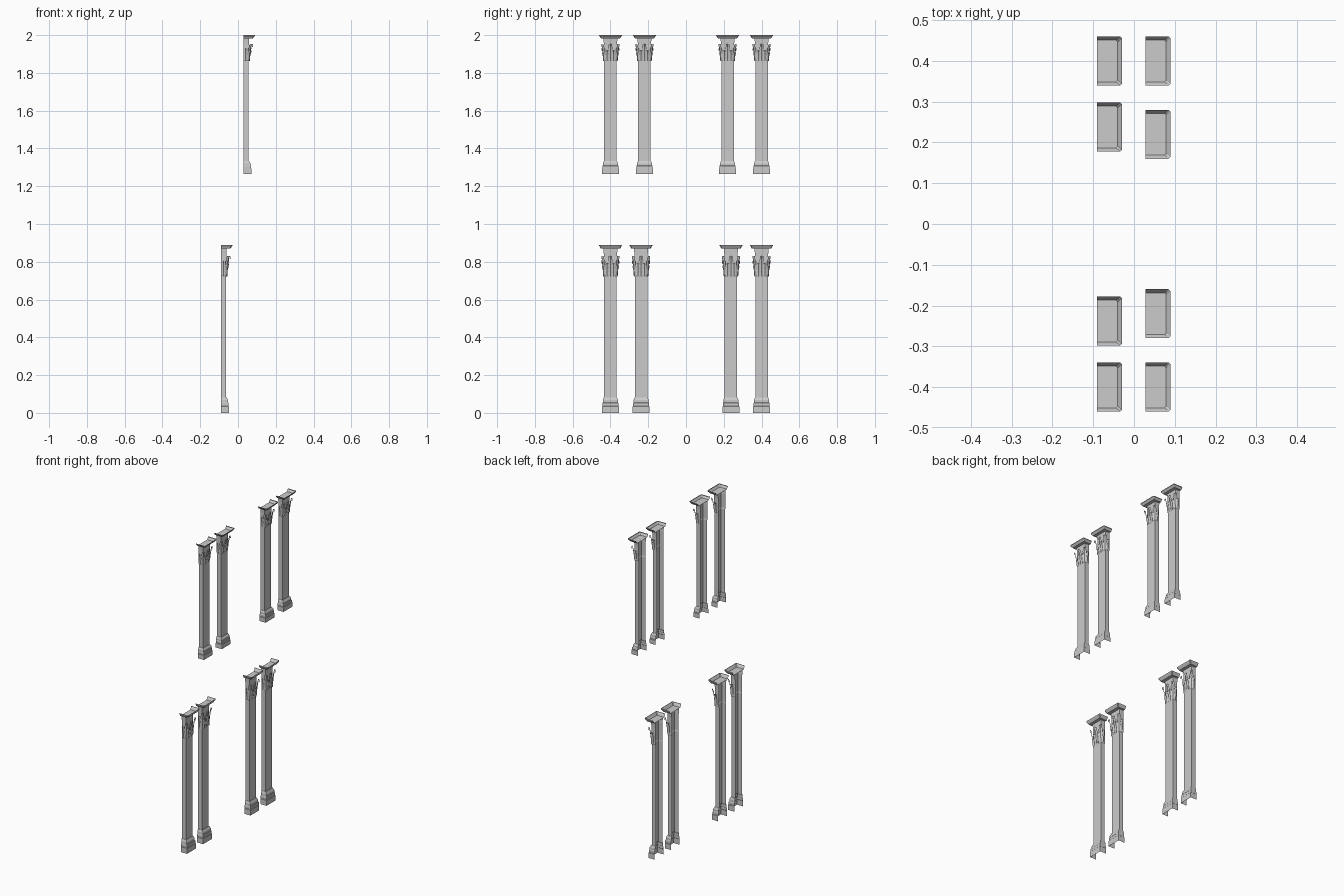
import bpy, bmesh, math

if "Cube" in bpy.data.objects:
    bpy.data.objects.remove(bpy.data.objects["Cube"])

H = 0.735  # height of the template pilaster


def to_mesh(bm, name):
    me = bpy.data.meshes.new(name)
    bm.to_mesh(me)
    bm.free()
    return me


def section(hw, dep, c):
    # Open-backed outline: back edge, front corners (optionally chamfered), back edge
    if c:
        return [(0, -hw), (dep - c, -hw), (dep, c - hw), (dep, hw - c), (dep - c, hw), (0, hw)]
    return [(0, -hw), (dep, -hw), (dep, hw), (0, hw)]


def moulding(name, profile, c=0, floor=None):
    # Stack of outlines (z, half width, depth) skinned into a shell
    bm = bmesh.new()
    rows = [[bm.verts.new((x, y, z)) for x, y in section(hw, dep, c)] for z, hw, dep in profile]
    for a, b in zip(rows, rows[1:]):
        for i in range(len(a) - 1):
            bm.faces.new((a[i], a[i + 1], b[i + 1], b[i]))
    if floor is not None:
        bm.faces.new(rows[floor])
    return to_mesh(bm, name)


# Leaf rows: height, outward curl, half width
LEAF = [(0, .001, .008), (.018, .002, .011), (.024, .003, .009), (.042, .005, .014),
        (.050, .006, .010), (.066, .009, .013), (.076, .011, .009), (.088, .014, .009),
        (.090, .017, .007), (.085, .019, .005), (.076, .018, .001)]


def add_leaf(bm, x, y, z, angle, tall=1.0, out=1.0, wide=1.0):
    ca, sa = math.cos(angle), math.sin(angle)
    rows = []
    for h, o, w in LEAF:
        row = []
        for k in (-1, -.5, 0, .5, 1):
            s = k * w * wide
            d = o * out + (.002 if k == 0 else -.001 if abs(k) == 1 else 0)
            row.append(bm.verts.new((x + ca * d - sa * s, y + sa * d + ca * s, z + h * tall)))
        rows.append(row)
    for a, b in zip(rows, rows[1:]):
        for i in range(4):
            bm.faces.new((a[i], a[i + 1], b[i + 1], b[i]))


def leaves():
    bm = bmesh.new()
    z = .597
    add_leaf(bm, .030, 0, z, 0)
    for s in (-1, 1):
        add_leaf(bm, .031, s * .017, z, 0, tall=.62, out=.6, wide=.9)
        add_leaf(bm, .029, s * .033, z, s * math.pi / 4, out=.95, wide=.9)
        add_leaf(bm, .013, s * .034, z, s * math.pi / 2, tall=.75, out=.6, wide=.8)
    return to_mesh(bm, "leaves")


parts = {
    "base": moulding("base", [(0, .044, .043), (.028, .044, .043), (.030, .042, .041),
                              (.043, .042, .041), (.046, .040, .038), (.056, .040, .038),
                              (.068, .035, .031), (.068, .033, .028)]),
    "shaft": moulding("shaft", [(.068, .033, .028), (.597, .033, .028)]),
    "capital": moulding("capital", [(.597, .033, .028), (.600, .035, .030), (.690, .035, .030),
                                    (.718, .037, .031)]),
    "leaves": leaves(),
    "abacus": moulding("abacus", [(.718, .037, .031), (.718, .051, .051), (.721, .053, .053),
                                  (.726, .056, .057), (.731, .060, .061), (H, .060, .061)],
                       c=.004, floor=1),
}

# Two storeys: back plane x, bottom z, height, distance of inner pair from centre
for storey, x, z, height, inner in (("lower", -.091, 0, .89, .238), ("upper", .028, 1.265, .735, .22)):
    for y in (-.40, -inner, inner, .40):
        for part, me in parts.items():
            ob = bpy.data.objects.new(f"{storey}_pilaster_{part}", me)
            ob.location = (x, y, z)
            ob.scale = (1, 1, height / H)
            bpy.context.collection.objects.link(ob)
